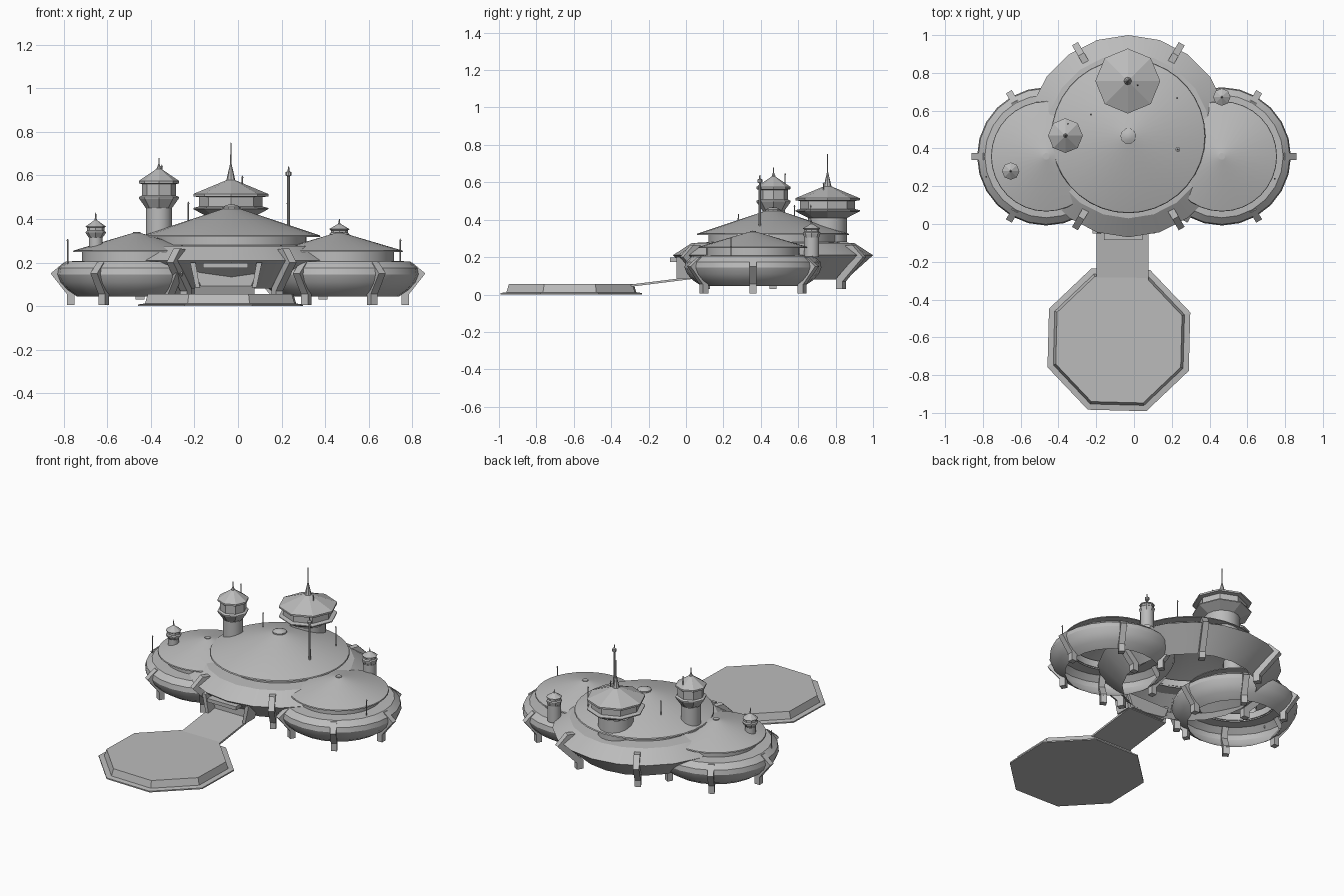
import bpy, bmesh
from math import sin, cos, radians, pi
from mathutils import Vector, Matrix

cube = bpy.data.objects.get("Cube")
if cube:
    bpy.data.objects.remove(cube, do_unlink=True)

grey = bpy.data.materials.new("plain grey")
grey.use_nodes = True
grey.diffuse_color = (0.5, 0.5, 0.5, 1)
grey.node_tree.nodes["Principled BSDF"].inputs["Base Color"].default_value = (0.5, 0.5, 0.5, 1)


def finish(name, bm, smooth=False):
    mesh = bpy.data.meshes.new(name)
    bm.to_mesh(mesh)
    bm.free()
    mesh.materials.append(grey)
    ob = bpy.data.objects.new(name, mesh)
    bpy.context.collection.objects.link(ob)
    if smooth:
        bpy.ops.object.select_all(action='DESELECT')
        ob.select_set(True)
        bpy.context.view_layer.objects.active = ob
        bpy.ops.object.shade_smooth_by_angle(angle=radians(28))
    return ob


def lathe(name, centre, profile, sides, phase=0, smooth=True):
    """Turn a bottom-to-top (radius, height) profile about a vertical axis."""
    bm = bmesh.new()
    rings = []
    for r, z in profile:
        count = sides if r > 0 else 1
        rings.append([bm.verts.new((centre[0] + r * cos(phase + 2 * pi * k / sides),
                                    centre[1] + r * sin(phase + 2 * pi * k / sides), z))
                      for k in range(count)])
    for low, high in zip(rings, rings[1:]):
        for k in range(sides):
            n = (k + 1) % sides
            quad = [low[k % len(low)], low[n % len(low)], high[n % len(high)], high[k % len(high)]]
            bm.faces.new(list(dict.fromkeys(quad)))
    return finish(name, bm, smooth)


def extrude_outline(name, points, width, matrix):
    """Closed solid from a local x-z outline, with its width along local y."""
    bm = bmesh.new()
    face = bm.faces.new([bm.verts.new((x, -width / 2, z)) for x, z in points])
    out = bmesh.ops.extrude_face_region(bm, geom=[face])
    verts = [g for g in out["geom"] if isinstance(g, bmesh.types.BMVert)]
    bmesh.ops.translate(bm, verts=verts, vec=(0, width, 0))
    bmesh.ops.recalc_face_normals(bm, faces=bm.faces)
    bmesh.ops.transform(bm, matrix=matrix, verts=bm.verts)
    return finish(name, bm)


def box(name, low, high):
    return extrude_outline(name, [(low[0], low[2]), (high[0], low[2]), (high[0], high[2]), (low[0], high[2])],
                           high[1] - low[1], Matrix.Translation((0, (low[1] + high[1]) / 2, 0)))


def legs(name, centre, outline):
    for k in range(6):
        turn = Matrix.Translation((*centre, 0)) @ Matrix.Rotation(k * pi / 3, 4, 'Z')
        extrude_outline(f"{name}_{k + 1}", outline, 0.036, turn)


# Main hall: open-bottomed shell, wall band, conical roof and cap
hall = (-0.03, 0.465)
lathe("main_shell", hall, [(0.39, 0.08), (0.535, 0.21), (0.435, 0.275), (0.345, 0.28)], 20, pi / 2)
lathe("main_wall", hall, [(0.345, 0.27), (0.345, 0.322)], 36)
lathe("main_roof", hall, [(0.345, 0.318), (0.408, 0.318), (0.405, 0.325), (0.04, 0.447), (0, 0.45)], 36)
lathe("main_cap", hall, [(0.042, 0.44), (0.042, 0.455), (0.02, 0.465), (0, 0.467)], 10)
legs("main_leg", hall, [(0.45, 0.26), (0.5, 0.265), (0.565, 0.2), (0.44, 0.07), (0.44, 0.03),
                        (0.4, 0.03), (0.4, 0.085), (0.515, 0.2)])

# Two round wings
for side, sign in (("right", -1), ("left", 1)):
    wing = (0.465 * sign, 0.358)
    lathe(side + "_wing_shell", wing,
          [(0.275, 0.045), (0.32, 0.075), (0.352, 0.11), (0.366, 0.145), (0.36, 0.175), (0.325, 0.205), (0.245, 0.208)], 24)
    lathe(side + "_wing_wall", wing, [(0.25, 0.2), (0.25, 0.256)], 32)
    lathe(side + "_wing_roof", wing, [(0.25, 0.248), (0.292, 0.248), (0.29, 0.255), (0.02, 0.335), (0, 0.338)], 32)
    lathe(side + "_wing_cap", wing, [(0.018, 0.33), (0.018, 0.34), (0, 0.341)], 10)
    legs(side + "_wing_leg", wing, [(0.31, 0.2), (0.335, 0.2), (0.395, 0.15), (0.32, 0.055), (0.32, 0.005),
                                    (0.285, 0.005), (0.285, 0.06), (0.35, 0.145)])


# Octagonal lookout towers
def tower(name, centre, column, eave, heights, spike):
    base, neck, flare, band, roof, peak = heights
    lathe(name + "_column", centre, [(column, base), (column, neck)], 16)
    lathe(name + "_lookout", centre,
          [(column, neck), (eave, flare), (eave, flare + 0.006), (eave * 0.85, flare + 0.012),
           (eave * 0.85, band), (eave, band + 0.004), (eave, roof),
           (eave * 0.12, peak), (0.003, peak + (spike - peak) * 0.45), (0.002, spike), (0, spike)], 8, smooth=False)


tower("tall_tower", (-0.363, 0.468), 0.06, 0.092, (0.28, 0.45, 0.495, 0.56, 0.575, 0.63), 0.68)
tower("back_tower", (-0.033, 0.757), 0.105, 0.172, (0.28, 0.41, 0.445, 0.5, 0.515, 0.578), 0.75)
tower("right_turret", (-0.653, 0.28), 0.032, 0.046, (0.24, 0.315, 0.335, 0.36, 0.366, 0.395), 0.43)
tower("left_turret", (0.465, 0.672), 0.04, 0.046, (0.2, 0.305, 0.325, 0.348, 0.354, 0.378), 0.4)

# Masts
for n, (x, y, low, high) in enumerate([(-0.782, 0.25, 0.18, 0.31), (0.745, 0.24, 0.19, 0.31),
                                       (-0.228, 0.58, 0.36, 0.48), (0.228, 0.667, 0.33, 0.48),
                                       (0.02, 0.735, 0.53, 0.6), (-0.35, 0.53, 0.58, 0.65)]):
    lathe(f"thin_mast_{n + 1}", (x, y), [(0.003, low), (0.003, high - 0.015), (0.005, high - 0.008), (0, high)], 6)
lathe("tall_mast", (0.232, 0.395), [(0.007, 0.36), (0.006, 0.595), (0.013, 0.6), (0.013, 0.615),
                                    (0.004, 0.62), (0.003, 0.64), (0, 0.64)], 8)

# Landing pad and ramp
lathe("landing_pad", (-0.08, -0.613), [(0, 0), (0.405, 0), (0.405, 0.008), (0.372, 0.012),
                                       (0.358, 0.055), (0, 0.055)], 8, radians(21), False)
extrude_outline("ramp", [(-0.34, 0.036), (0.05, 0.085), (0.05, 0.097), (-0.34, 0.048)], 0.275,
                Matrix.Translation((-0.062, 0, 0)) @ Matrix.Rotation(pi / 2, 4, 'Z'))

# Entrance: flared door panel, leaning posts and a lintel
extrude_outline("door_panel", [(-0.115, 0.09), (0.115, 0.09), (0.15, 0.175), (-0.15, 0.175)], 0.05,
                Matrix.Translation((-0.055, 0.04, 0)))
for side, sign in (("right", -1), ("left", 1)):
    extrude_outline(side + "_door_post", [(sign * x, z) for x, z in
                    ((0.12, 0.085), (0.14, 0.085), (0.165, 0.2), (0.14, 0.2))], 0.1,
                    Matrix.Translation((-0.055, 0, 0)))
box("door_lintel", (-0.16, -0.085, 0.175), (0.045, -0.02, 0.198))
